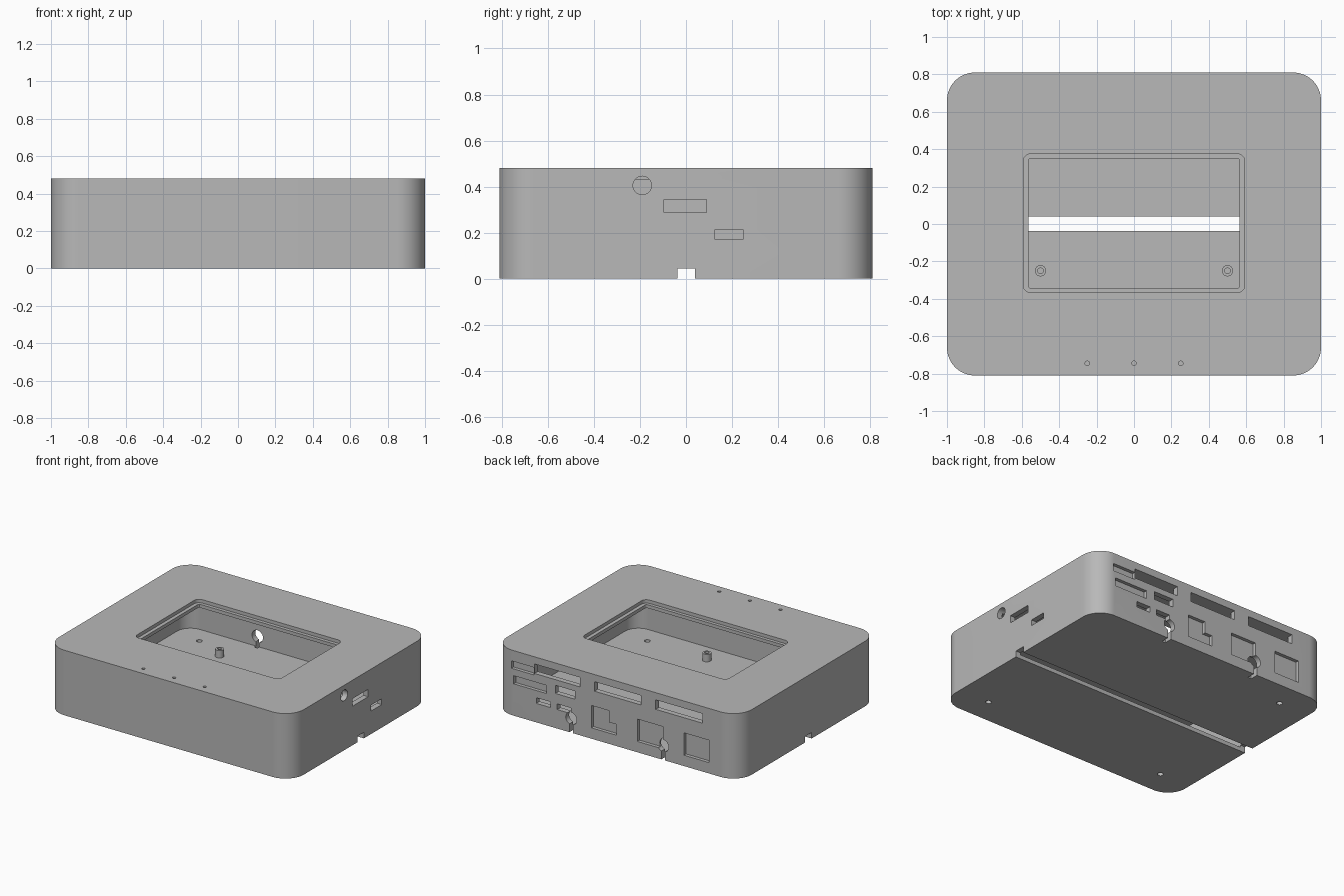
import bpy, bmesh, math

if "Cube" in bpy.data.objects:
    bpy.data.objects.remove(bpy.data.objects["Cube"])

grey = bpy.data.materials.new("light_grey")
grey.diffuse_color = (0.48, 0.48, 0.48, 1)
grey.use_nodes = True
grey.node_tree.nodes["Principled BSDF"].inputs["Base Color"].default_value = grey.diffuse_color

W, D, H = 1.0, 0.81, 0.48      # half width, half depth, height
WALL, FLOOR, LID = 0.04, 0.03, 0.05


def prism(name, outline, z0, z1):
    """Vertical prism from a closed 2D outline."""
    bm = bmesh.new()
    base = bm.faces.new([bm.verts.new((x, y, z0)) for x, y in outline])
    top = bmesh.ops.extrude_face_region(bm, geom=[base])
    verts = [v for v in top["geom"] if isinstance(v, bmesh.types.BMVert)]
    bmesh.ops.translate(bm, verts=verts, vec=(0, 0, z1 - z0))
    bmesh.ops.recalc_face_normals(bm, faces=bm.faces)
    mesh = bpy.data.meshes.new(name)
    bm.to_mesh(mesh)
    bm.free()
    obj = bpy.data.objects.new(name, mesh)
    bpy.context.collection.objects.link(obj)
    mesh.materials.append(grey)
    return obj


def rounded(x0, x1, y0, y1, r, n=12):
    pts = []
    corners = [(x1 - r, y1 - r), (x0 + r, y1 - r), (x0 + r, y0 + r), (x1 - r, y0 + r)]
    for q, (cx, cy) in enumerate(corners):
        for i in range(n + 1):
            a = math.pi / 2 * (q + i / n)
            pts.append((cx + r * math.cos(a), cy + r * math.sin(a)))
    return pts


def circle(x, y, r, n=24):
    return [(x + r * math.cos(2 * math.pi * i / n), y + r * math.sin(2 * math.pi * i / n))
            for i in range(n)]


def box(x0, x1, y0, y1, z0, z1):
    return prism("cutter", [(x0, y0), (x1, y0), (x1, y1), (x0, y1)], z0, z1)


def cut(target, cutter):
    mod = target.modifiers.new("cut", "BOOLEAN")
    mod.operation, mod.solver, mod.object = "DIFFERENCE", "EXACT", cutter
    bpy.context.view_layer.objects.active = target
    bpy.ops.object.modifier_apply(modifier=mod.name)
    bpy.data.objects.remove(cutter)


# Hollow rounded case
case = prism("case", rounded(-W, W, -D, D, 0.15, 16), 0, H)
cut(case, prism("cutter", rounded(-W + WALL, W - WALL, -D + WALL, D - WALL, 0.11, 16),
                FLOOR, H - LID))

# Screen opening with a stepped rim
cut(case, prism("cutter", rounded(-0.592, 0.592, -0.367, 0.375, 0.04, 6), H - 0.025, H + 0.1))
cut(case, prism("cutter", rounded(-0.565, 0.565, -0.343, 0.35, 0.012, 3), H - 0.15, H + 0.1))

# Full-width slot along the underside
cut(case, box(-1.1, 1.1, -0.037, 0.04, -0.1, 0.045))

# Indicator holes in the lid
for x in (-0.25, 0, 0.25):
    cut(case, prism("cutter", circle(x, -0.745, 0.012, 16), H - 0.1, H + 0.1))

# Foot screw holes
for x, y in ((0.75, -0.62), (-0.75, 0.62), (-0.75, -0.62)):
    cut(case, prism("cutter", circle(x, y, 0.02, 20), -0.1, FLOOR + 0.02))

# Right side: round socket and two ports
socket = prism("cutter", circle(0, 0, 0.04, 32), -0.1, 0.1)
socket.rotation_euler = (0, math.pi / 2, 0)
socket.location = (W, -0.19, 0.405)
bpy.context.view_layer.update()
cut(case, socket)
for y0, y1, z0, z1 in ((-0.095, 0.09, 0.288, 0.343), (0.125, 0.248, 0.17, 0.213)):
    cut(case, box(W - 0.1, W + 0.1, y0, y1, z0, z1))

# Back: open ports
for x0, x1, z0, z1 in ((0.30, 0.67, 0.357, 0.427), (-0.20, 0.18, 0.357, 0.427),
                       (-0.70, -0.32, 0.357, 0.427), (0.34, 0.50, 0.255, 0.315),
                       (0.54, 0.655, 0.14, 0.182), (0.37, 0.485, 0.14, 0.182)):
    cut(case, box(x0, x1, D - 0.1, D + 0.1, z0, z1))

# Back: shallow recesses
for x0, x1, z0, z1 in ((0.672, 0.86, 0.345, 0.40), (0.57, 0.84, 0.235, 0.295),
                       (0.06, 0.205, 0.08, 0.245), (0.0, 0.07, 0.08, 0.16),
                       (-0.38, -0.17, 0.08, 0.245), (-0.755, -0.55, 0.08, 0.245)):
    cut(case, box(x0, x1, D - 0.025, D + 0.1, z0, z1))

# Back: keyhole cable notches
for x in (-0.38, 0.37):
    hole = prism("cutter", circle(0, 0, 0.045, 32), -0.1, 0.1)
    hole.rotation_euler = (math.pi / 2, 0, 0)
    hole.location = (x, D, 0.105)
    bpy.context.view_layer.update()
    cut(case, hole)
    cut(case, box(x - 0.014, x + 0.014, D - 0.06, D + 0.1, -0.1, 0.09))

# Hollow standoffs on the floor
posts = []
for x, y in ((-0.5, -0.25), (0.5, -0.25), (-0.5, 0.5), (0.5, 0.5), (0.25, -0.6)):
    post = prism("standoff", circle(x, y, 0.03), FLOOR - 0.005, 0.085)
    cut(post, prism("cutter", circle(x, y, 0.015), FLOOR + 0.005, 0.2))
    posts.append(post)

# Smooth the rounded walls, keep hard edges
bpy.ops.object.select_all(action="DESELECT")
for obj in [case] + posts:
    obj.select_set(True)
bpy.context.view_layer.objects.active = case
bpy.ops.object.shade_smooth_by_angle(angle=math.radians(30))
